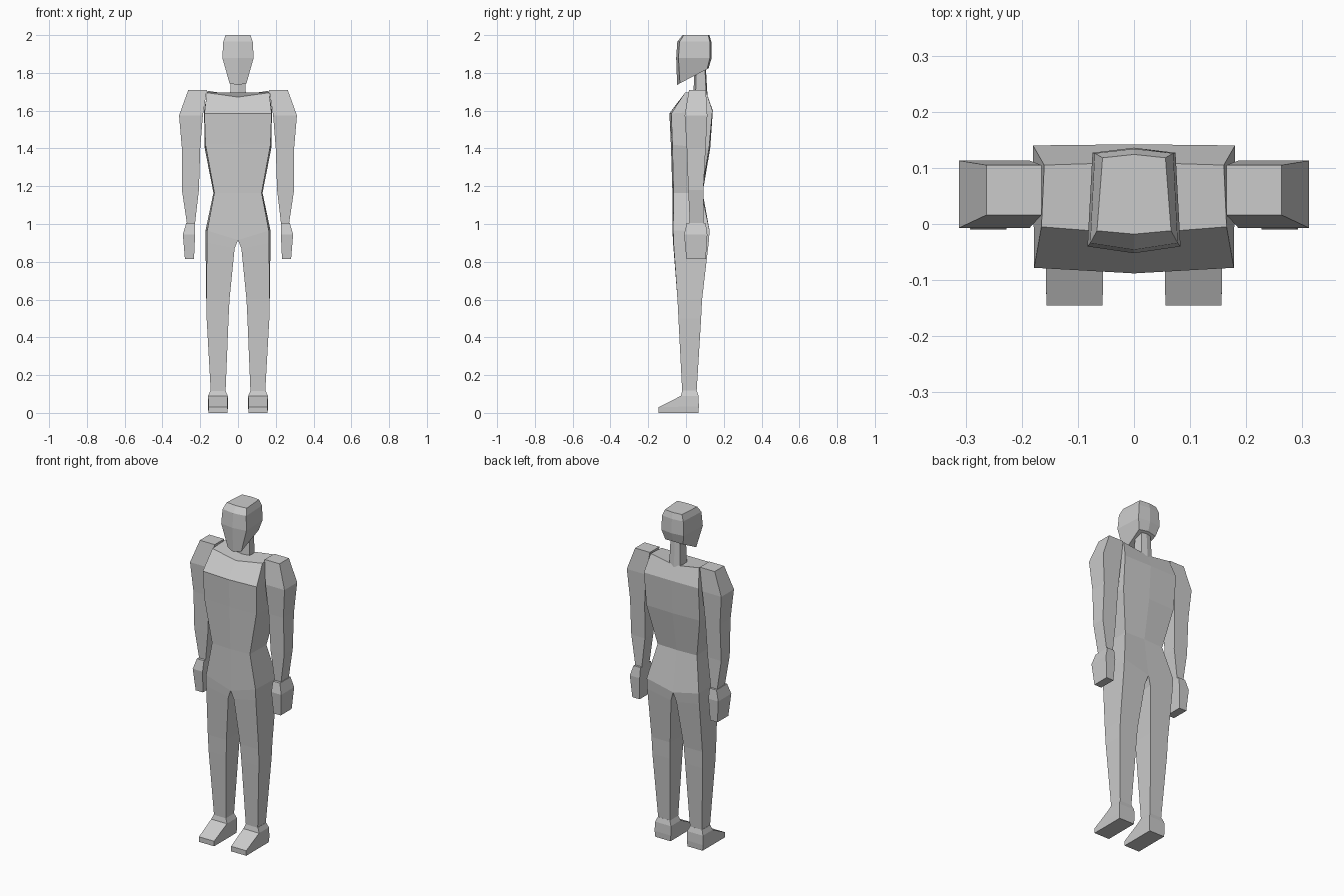
import bpy, bmesh

cube = bpy.data.objects.get("Cube")
if cube:
    bpy.data.objects.remove(cube, do_unlink=True)

grey = bpy.data.materials.new("plain grey")
grey.use_nodes = True
colour = (0.6, 0.6, 0.6, 1)
grey.diffuse_color = colour
bsdf = next(n for n in grey.node_tree.nodes if n.type == 'BSDF_PRINCIPLED')
bsdf.inputs["Base Color"].default_value = colour


def loft(name, rings, cap_first=True, cap_last=True):
    """Skin a stack of point rings into one flat-shaded mesh."""
    bm = bmesh.new()
    loops = [[bm.verts.new(p) for p in ring] for ring in rings]
    for a, b in zip(loops, loops[1:]):
        n = len(a)
        for i in range(n):
            j = (i + 1) % n
            bm.faces.new((a[i], a[j], b[j], b[i]))
    if cap_first:
        bm.faces.new(loops[0])
    if cap_last:
        bm.faces.new(loops[-1])
    bmesh.ops.recalc_face_normals(bm, faces=bm.faces[:])
    mesh = bpy.data.meshes.new(name)
    bm.to_mesh(mesh)
    bm.free()
    mesh.materials.append(grey)
    ob = bpy.data.objects.new(name, mesh)
    bpy.context.collection.objects.link(ob)
    return ob


def body_ring(front_mid, front, back, back_mid):
    """Six-sided symmetric ring; mids are (y, z), corners are (x, y, z)."""
    (fx, fy, fz), (bx, by, bz) = front, back
    return [(0, *front_mid), front, back, (0, *back_mid), (-bx, by, bz), (-fx, fy, fz)]


def box_ring(z, x0, x1, y0, y1):
    return [(x0, y0, z), (x1, y0, z), (x1, y1, z), (x0, y1, z)]


def pair(name, rings, **caps):
    """Make the left part and its mirrored right twin."""
    for side, s in (("left", 1), ("right", -1)):
        loft(f"{side}_{name}", [[(s * x, y, z) for x, y, z in r] for r in rings], **caps)


# Head: crown, temples, cheeks and slanted jaw
loft("head", [
    body_ring((-.018, 2.0), (.066, -.012, 2.0), (.056, .118, 2.0), (.124, 2.0)),
    body_ring((-.046, 1.965), (.078, -.034, 1.965), (.070, .126, 1.965), (.134, 1.965)),
    body_ring((-.052, 1.88), (.083, -.040, 1.88), (.074, .127, 1.88), (.136, 1.88)),
    body_ring((-.047, 1.735), (.045, -.032, 1.745), (.058, .112, 1.82), (.120, 1.825)),
])

# Neck
loft("neck", [
    body_ring((.045, 1.83), (.038, .055, 1.83), (.032, .100, 1.83), (.105, 1.83)),
    body_ring((.038, 1.66), (.042, .050, 1.66), (.036, .108, 1.66), (.115, 1.66)),
])

# Torso: shoulders down to the hip line
HIP = body_ring((-.070, .915), (.163, -.068, .965), (.172, .125, .965), (.122, .925))
loft("torso", [
    body_ring((-.018, 1.672), (.165, -.005, 1.695), (.160, .105, 1.705), (.110, 1.68)),
    body_ring((-.088, 1.585), (.178, -.078, 1.585), (.180, .140, 1.60), (.142, 1.60)),
    body_ring((-.080, 1.42), (.172, -.072, 1.42), (.176, .122, 1.40), (.128, 1.40)),
    body_ring((-.072, 1.165), (.125, -.066, 1.165), (.130, .082, 1.165), (.088, 1.165)),
    HIP,
], cap_last=False)

# Legs start on the halves of the hip ring
pair("leg", [
    HIP[:4][0:1] + HIP[1:4],
    [(.018, -.066, .87), (.164, -.066, .90), (.172, .120, .90), (.018, .116, .87)],
    box_ring(.60, .045, .168, -.045, .085),
    box_ring(.50, .050, .166, -.040, .080),
    box_ring(.11, .066, .144, -.020, .056),
], cap_first=False)

# Feet: ankle cuff, sloping instep and toe
pair("foot", [
    box_ring(.118, .066, .146, -.020, .057),
    box_ring(.090, .054, .158, -.027, .066),
    [(.056, -.145, .030), (.156, -.145, .030), (.160, .068, .035), (.053, .068, .035)],
    box_ring(0, .056, .156, -.145, .066),
])

# Arms: shoulder cap, elbow and wrist
pair("arm", [
    box_ring(1.71, .165, .263, .016, .105),
    box_ring(1.575, .186, .312, -.007, .113),
    box_ring(1.40, .200, .297, .004, .104),
    box_ring(1.18, .207, .297, .012, .092),
    box_ring(1.00, .228, .270, .020, .092),
])

# Hands
pair("hand", [
    box_ring(1.005, .228, .274, .004, .104),
    box_ring(.945, .227, .292, -.010, .113),
    box_ring(.815, .233, .281, .002, .105),
])
